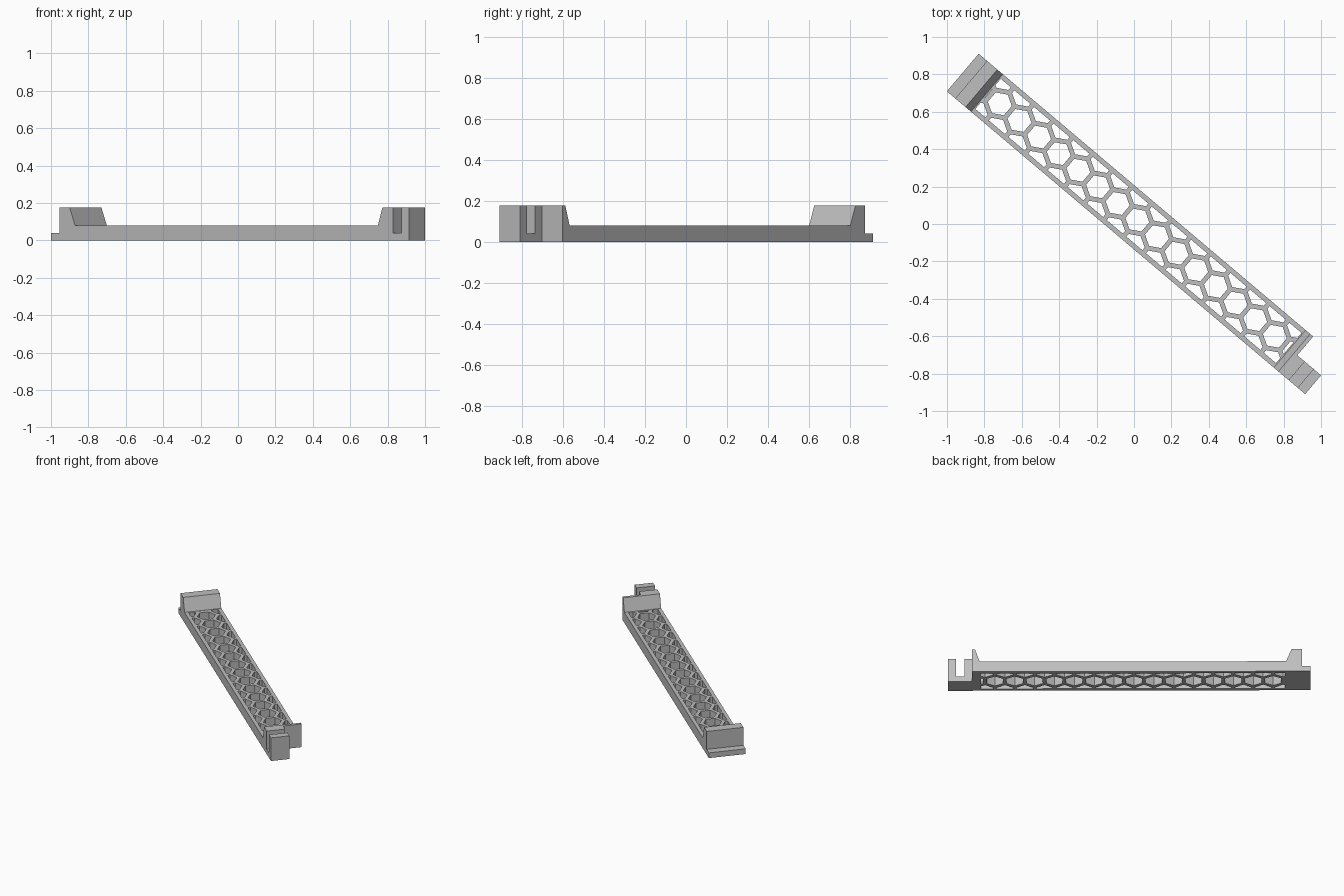
import bpy, bmesh, math
from mathutils import Vector

cube = bpy.data.objects.get("Cube")
if cube:
    bpy.data.objects.remove(cube, do_unlink=True)

ANGLE = math.radians(-40.2)          # the bar lies diagonally on the ground
V0, V1, VMID = -0.104, 0.159, 0.0275  # long sides and centre line
DECK, TOP, LEDGE = 0.08, 0.177, 0.04  # heights

grey = bpy.data.materials.new("light_grey")
grey.use_nodes = True
colour = (0.52, 0.52, 0.52, 1)
grey.diffuse_color = colour
grey.node_tree.nodes["Principled BSDF"].inputs["Base Color"].default_value = colour


def add_prisms(name, outlines, offset):
    """Extrude each closed 3D outline by offset, all in one object."""
    bm = bmesh.new()
    for outline in outlines:
        face = bm.faces.new([bm.verts.new(p) for p in outline])
        ext = bmesh.ops.extrude_face_region(bm, geom=[face], use_keep_orig=True)
        moved = [g for g in ext["geom"] if isinstance(g, bmesh.types.BMVert)]
        bmesh.ops.translate(bm, verts=moved, vec=offset)
    bmesh.ops.recalc_face_normals(bm, faces=bm.faces)
    mesh = bpy.data.meshes.new(name)
    bm.to_mesh(mesh)
    bm.free()
    mesh.materials.append(grey)
    obj = bpy.data.objects.new(name, mesh)
    obj.rotation_euler.z = ANGLE
    bpy.context.collection.objects.link(obj)
    return obj


def side_prism(name, profile, v0, v1):
    return add_prisms(name, [[(u, v0, z) for u, z in profile]], (0, v1 - v0, 0))


def clip(poly, axis, limit, sign):
    """Keep the part of a polygon on one side of an axis limit."""
    out = []
    for a, b in zip(poly, poly[1:] + poly[:1]):
        da, db = sign * (limit - a[axis]), sign * (limit - b[axis])
        if da >= 0:
            out.append(a)
        if da * db < 0:
            out.append(a.lerp(b, da / (da - db)))
    return out


# Body: low ledge, rear block, deck and sloped front wall
body = side_prism("honeycomb_bar", [
    (-1.222, 0), (1.12, 0), (1.12, TOP), (1.099, TOP), (1.067, DECK),
    (-1.053, DECK), (-1.091, TOP), (-1.163, TOP), (-1.163, LEDGE),
    (-1.222, LEDGE)], V0, V1)

# Half-width slotted clip at the end
side_prism("slotted_clip", [
    (1.12, 0), (1.286, 0), (1.286, TOP), (1.233, TOP), (1.233, LEDGE),
    (1.172, LEDGE), (1.172, TOP), (1.12, TOP)], V0, VMID)

# Honeycomb holes, trimmed to the inside of the frame
PITCH, STRUT, FRAME = 0.1375, 0.025, 0.026
radius = (PITCH - STRUT) / math.sqrt(3)
holes = []
for row in (-1, 0, 1):
    for i in range(-9, 10):
        centre = Vector(((i + 0.5 * abs(row)) * PITCH,
                         VMID + row * PITCH * math.sqrt(3) / 2, -0.05))
        poly = [centre + Vector((math.sin(k * math.pi / 3),
                                 math.cos(k * math.pi / 3), 0)) * radius
                for k in range(6)]
        for axis, limit, sign in ((0, -1.045, -1), (0, 1.06, 1),
                                  (1, V0 + FRAME, -1), (1, V1 - FRAME, 1)):
            poly = clip(poly, axis, limit, sign)
        if len(poly) > 2:
            holes.append(poly)
cutter = add_prisms("hole_cutter", holes, (0, 0, 0.2))
cutter.hide_render = True

# Cut the holes and bake the result
mod = body.modifiers.new("holes", "BOOLEAN")
mod.operation = "DIFFERENCE"
mod.solver = "EXACT"
mod.object = cutter
bpy.context.view_layer.update()
graph = bpy.context.evaluated_depsgraph_get()
result = bpy.data.meshes.new_from_object(body.evaluated_get(graph))
body.modifiers.clear()
body.data = result
bpy.data.objects.remove(cutter, do_unlink=True)
